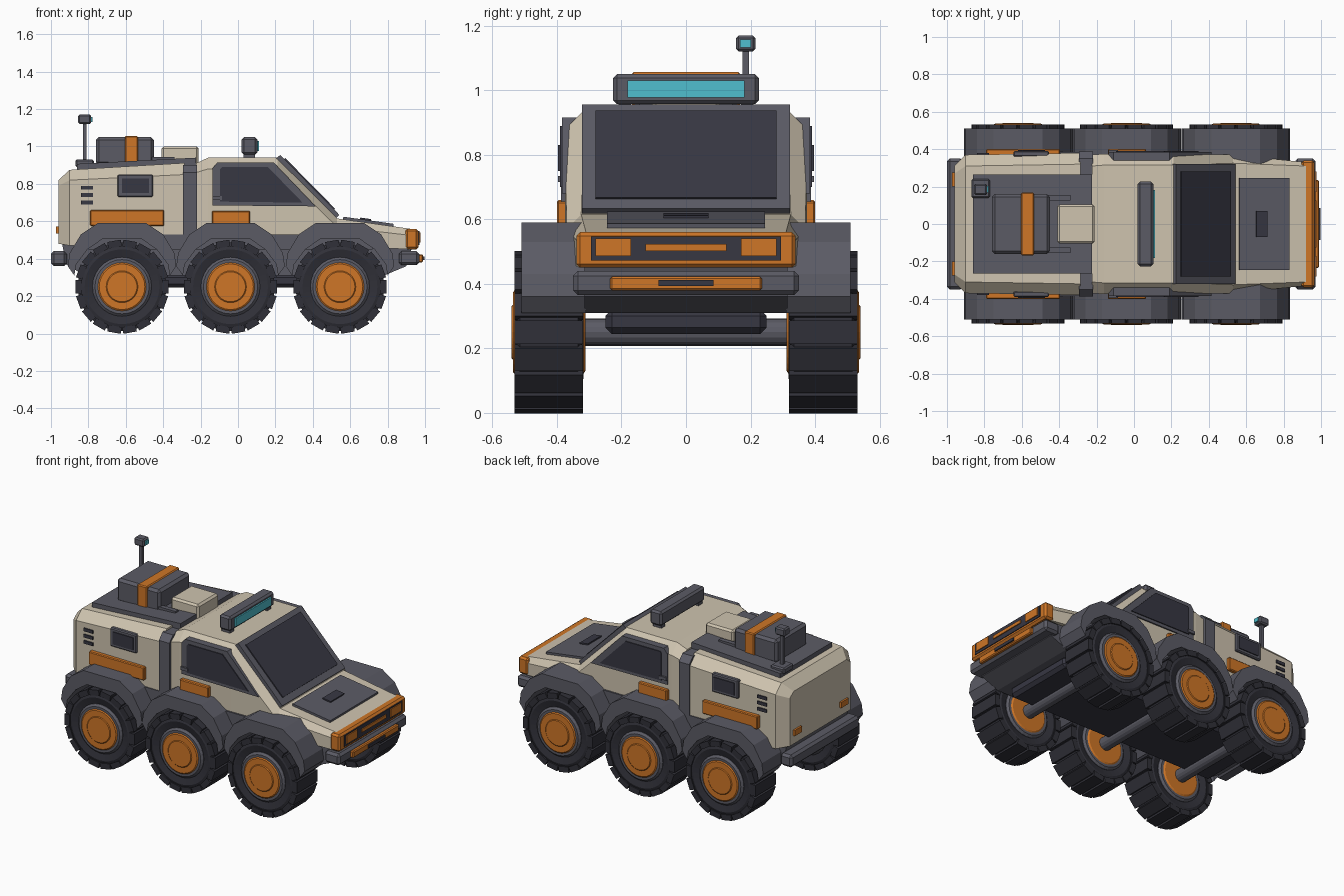
import bpy, bmesh, math
from mathutils import Matrix, Vector

cube = bpy.data.objects.get("Cube")
if cube:
    bpy.data.objects.remove(cube, do_unlink=True)


def material(name, r, g, b):
    m = bpy.data.materials.new(name)
    m.use_nodes = True
    m.diffuse_color = (r, g, b, 1)
    m.node_tree.nodes["Principled BSDF"].inputs["Base Color"].default_value = (r, g, b, 1)
    return m


TAN = material("sand_paint", 0.62, 0.55, 0.43)
GREY = material("grey_metal", 0.105, 0.105, 0.13)
DARK = material("dark_panel", 0.038, 0.038, 0.055)
TYRE = material("tyre_rubber", 0.03, 0.03, 0.04)
ORANGE = material("orange_paint", 0.62, 0.18, 0.02)
CYAN = material("cyan_light", 0.08, 0.52, 0.62)


def finish(name, bm, mat, bevel=0):
    bmesh.ops.recalc_face_normals(bm, faces=bm.faces)
    if bevel:
        bmesh.ops.bevel(bm, geom=bm.edges[:], offset=bevel, segments=1, affect='EDGES')
    me = bpy.data.meshes.new(name)
    bm.to_mesh(me)
    bm.free()
    me.materials.append(mat)
    ob = bpy.data.objects.new(name, me)
    bpy.context.collection.objects.link(ob)
    return ob


def skin(name, rings, mat, bevel=0, closed=False):
    """Join rings of points with quads; cap the ends unless closed into a loop."""
    bm = bmesh.new()
    rows = [[bm.verts.new(p) for p in ring] for ring in rings]
    n = len(rows[0])
    pairs = list(zip(rows, rows[1:])) + ([(rows[-1], rows[0])] if closed else [])
    for a, b in pairs:
        for i in range(n):
            j = (i + 1) % n
            bm.faces.new((a[i], a[j], b[j], b[i]))
    if not closed:
        bm.faces.new(rows[0])
        bm.faces.new(rows[-1])
    return finish(name, bm, mat, bevel)


def box(name, x, y, z, mat, bevel=0):
    rings = [[(x[0], b, c), (x[1], b, c), (x[1], b, d), (x[0], b, d)]
             for b in y for c, d in [z]]
    return skin(name, rings, mat, bevel)


def side_box(name, x, y, z, mat, bevel=0):
    for s in (-1, 1):
        box(name, x, (s * y[0], s * y[1]), z, mat, bevel)


def prism(name, pts, y0, y1, mat, bevel=0):
    return skin(name, [[(x, y, z) for x, z in pts] for y in (y0, y1)], mat, bevel)


def body(name, stations, mat, bevel=0):
    """Stations: x, bottom z, side half width, shoulder z, roof half width, roof z."""
    rings = [[(x, -w, zb), (x, -w, zs), (x, -r, zr), (x, r, zr), (x, w, zs), (x, w, zb)]
             for x, zb, w, zs, r, zr in stations]
    return skin(name, rings, mat, bevel)


def lathe(name, cx, cz, profile, mat, segments=28, closed=False):
    rings = []
    for r, y in profile:
        rings.append([(cx + r * math.cos(t), y, cz + r * math.sin(t))
                      for t in (2 * math.pi * i / segments for i in range(segments))])
    return skin(name, rings, mat, closed=closed)


def slope_plate(name, p, q, t0, t1, hw, h, mat):
    """Thin plate lying on the slope from p to q in the side profile."""
    p, q = Vector(p), Vector(q)
    d = (q - p).normalized()
    n = Vector((-d.y, d.x)) * h
    a, b = p.lerp(q, t0), p.lerp(q, t1)
    return prism(name, [a - n * 0.3, b - n * 0.3, b + n, a + n], -hw, hw, mat)


# Main shells
ROOF, COWL, NOSE = (0.21, 0.94), (0.53, 0.615), (0.92, 0.56)
body("cabin_and_hood", [(-0.225, 0.47, 0.37, 0.86, 0.31, 0.91), (-0.16, 0.47, 0.375, 0.88, 0.315, 0.94),
                        (0.21, 0.47, 0.375, 0.88, 0.315, 0.94), (0.53, 0.47, 0.37, 0.57, 0.325, 0.615),
                        (0.92, 0.45, 0.33, 0.525, 0.31, 0.56)], TAN)
body("rear_module", [(-0.96, 0.48, 0.31, 0.79, 0.27, 0.82), (-0.90, 0.47, 0.37, 0.82, 0.31, 0.875),
                     (-0.285, 0.47, 0.38, 0.85, 0.32, 0.912)], TAN)
body("joint_seal", [(-0.295, 0.48, 0.388, 0.86, 0.35, 0.9), (-0.22, 0.48, 0.388, 0.86, 0.35, 0.9)], GREY)

# Chassis
prism("chassis", [(-0.94, 0.48), (-0.92, 0.37), (-0.82, 0.31), (0.78, 0.31), (0.9, 0.36), (0.93, 0.46)],
      -0.315, 0.315, GREY)
box("sill", (-0.8, 0.72), (-0.385, 0.385), (0.45, 0.53), GREY)
box("belly_plate", (-0.78, 0.74), (-0.25, 0.25), (0.245, 0.32), DARK, 0.02)

# Wheels, axles and fenders
for cx in (-0.62, -0.04, 0.545):
    lathe("axle", cx, 0.25, [(0.042, -0.33), (0.042, 0.33)], GREY, 16)
    for s in (-1, 1):
        lathe("tyre", cx, 0.25, [(0.15, s * 0.335), (0.20, s * 0.322), (0.237, s * 0.335),
              (0.237, s * 0.515), (0.20, s * 0.528), (0.15, s * 0.515)], TYRE, 36, True)
        lathe("rim", cx, 0.25, [(0.145, s * 0.318), (0.158, s * 0.33), (0.158, s * 0.52),
              (0.145, s * 0.532)], GREY)
        lathe("hub_cap", cx, 0.25, [(0.12, s * 0.312), (0.132, s * 0.32), (0.132, s * 0.53),
              (0.122, s * 0.537), (0.085, s * 0.537), (0.08, s * 0.541)], ORANGE)
        bm = bmesh.new()
        for i in range(18):
            turn = Matrix.Rotation(2 * math.pi * (i + 0.5) / 18, 4, 'Y')
            bmesh.ops.create_cube(bm, size=1, matrix=Matrix.Translation((cx, s * 0.425, 0.25)) @ turn
                                  @ Matrix.Translation((0, 0, 0.231)) @ Matrix.Diagonal((0.073, 0.212, 0.036, 1)))
        finish("tyre_tread", bm, TYRE)
        # Arch made as a band between an outer and an inner half outline
        outer = [(0.29, 0.36), (0.28, 0.43), (0.22, 0.53), (0.13, 0.59)]
        inner = [(0.255, 0.31), (0.245, 0.37), (0.185, 0.45), (0.105, 0.505)]
        both = lambda half: half + [(-x, z) for x, z in reversed(half)]
        rings = []
        for (ox, oz), (ix, iz) in zip(both(outer), both(inner)):
            rings.append([(cx + x, s * y, z) for x, y, z in
                          ((ox, 0.31, oz), (ox, 0.51, oz), (ix, 0.51, iz), (ix, 0.31, iz))])
        skin("fender", rings, GREY)

# Windscreen and hood
slope_plate("windscreen_frame", ROOF, COWL, 0.0, 0.99, 0.322, 0.022, GREY)
slope_plate("windscreen_glass", ROOF, COWL, 0.07, 0.9, 0.28, 0.029, DARK)
slope_plate("hood_panel", COWL, NOSE, 0.08, 0.77, 0.245, 0.014, GREY)
slope_plate("hood_vent", COWL, NOSE, 0.31, 0.46, 0.07, 0.022, DARK)

# Side details
for s in (-1, 1):
    prism("door_window_frame", [(-0.135, 0.685), (-0.135, 0.885), (-0.11, 0.915), (0.19, 0.915),
                                (0.415, 0.68)], s * 0.34, s * 0.384, GREY)
    prism("door_window_glass", [(-0.095, 0.705), (-0.095, 0.88), (-0.085, 0.89), (0.16, 0.89),
                                (0.345, 0.70)], s * 0.36, s * 0.39, DARK)
side_box("door_handle", (-0.135, -0.085), (0.37, 0.396), (0.715, 0.735), GREY)
side_box("rear_window_frame", (-0.645, -0.455), (0.36, 0.39), (0.73, 0.85), GREY, 0.006)
side_box("rear_window_glass", (-0.62, -0.475), (0.37, 0.396), (0.75, 0.83), DARK)
for z in (0.70, 0.74, 0.78):
    side_box("side_vent", (-0.84, -0.775), (0.36, 0.379), (z - 0.01, z + 0.01), DARK)
side_box("rear_side_panel", (-0.79, -0.395), (0.36, 0.40), (0.575, 0.66), ORANGE, 0.005)
side_box("door_side_panel", (-0.14, 0.065), (0.36, 0.40), (0.58, 0.655), ORANGE, 0.005)

# Nose and front bumper
box("nose_surround", (0.895, 0.965), (-0.34, 0.34), (0.45, 0.56), ORANGE, 0.012)
box("grille", (0.93, 0.97), (-0.295, 0.295), (0.473, 0.547), DARK)
side_box("front_lamp", (0.94, 0.976), (0.17, 0.28), (0.487, 0.54), ORANGE)
box("grille_bar", (0.94, 0.976), (-0.125, 0.125), (0.502, 0.523), ORANGE)
box("front_bumper", (0.86, 0.97), (-0.35, 0.35), (0.365, 0.44), GREY, 0.015)
box("bumper_plate", (0.95, 0.99), (-0.235, 0.235), (0.38, 0.423), ORANGE, 0.006)
box("bumper_slot", (0.96, 0.998), (-0.085, 0.085), (0.393, 0.412), DARK)

# Rear bumper and tail lamps
box("rear_bumper", (-1.0, -0.915), (-0.35, 0.35), (0.36, 0.44), GREY, 0.015)
side_box("tail_lamp", (-0.972, -0.94), (0.20, 0.275), (0.535, 0.572), ORANGE)

# Roof deck and cargo
prism("roof_deck", [(-0.86, 0.87), (-0.86, 0.907), (-0.225, 0.94), (-0.225, 0.89)], -0.265, 0.265, GREY)
box("cargo_case", (-0.76, -0.45), (-0.16, 0.16), (0.90, 1.05), GREY, 0.016)
box("cargo_strap", (-0.605, -0.535), (-0.168, 0.168), (0.91, 1.056), ORANGE, 0.006)
box("roof_box", (-0.41, -0.21), (-0.105, 0.105), (0.90, 1.0), TAN, 0.012)
side_box("cargo_rail", (-0.47, -0.34), (0.125, 0.155), (0.92, 0.945), GREY)

# Roof light bar
side_box("light_bar_foot", (0.03, 0.09), (0.17, 0.21), (0.93, 0.97), GREY)
box("light_bar", (0.02, 0.103), (-0.226, 0.226), (0.957, 1.05), GREY, 0.012)
box("light_bar_lens", (0.09, 0.112), (-0.182, 0.182), (0.977, 1.03), CYAN)

# Sensor mast
box("mast_base", (-0.87, -0.77), (0.14, 0.24), (0.89, 0.93), GREY, 0.008)
box("mast", (-0.83, -0.81), (0.175, 0.195), (0.92, 1.13), GREY)
box("sensor_head", (-0.855, -0.785), (0.155, 0.215), (1.12, 1.17), GREY, 0.008)
box("sensor_lens", (-0.80, -0.778), (0.168, 0.202), (1.132, 1.158), CYAN)
